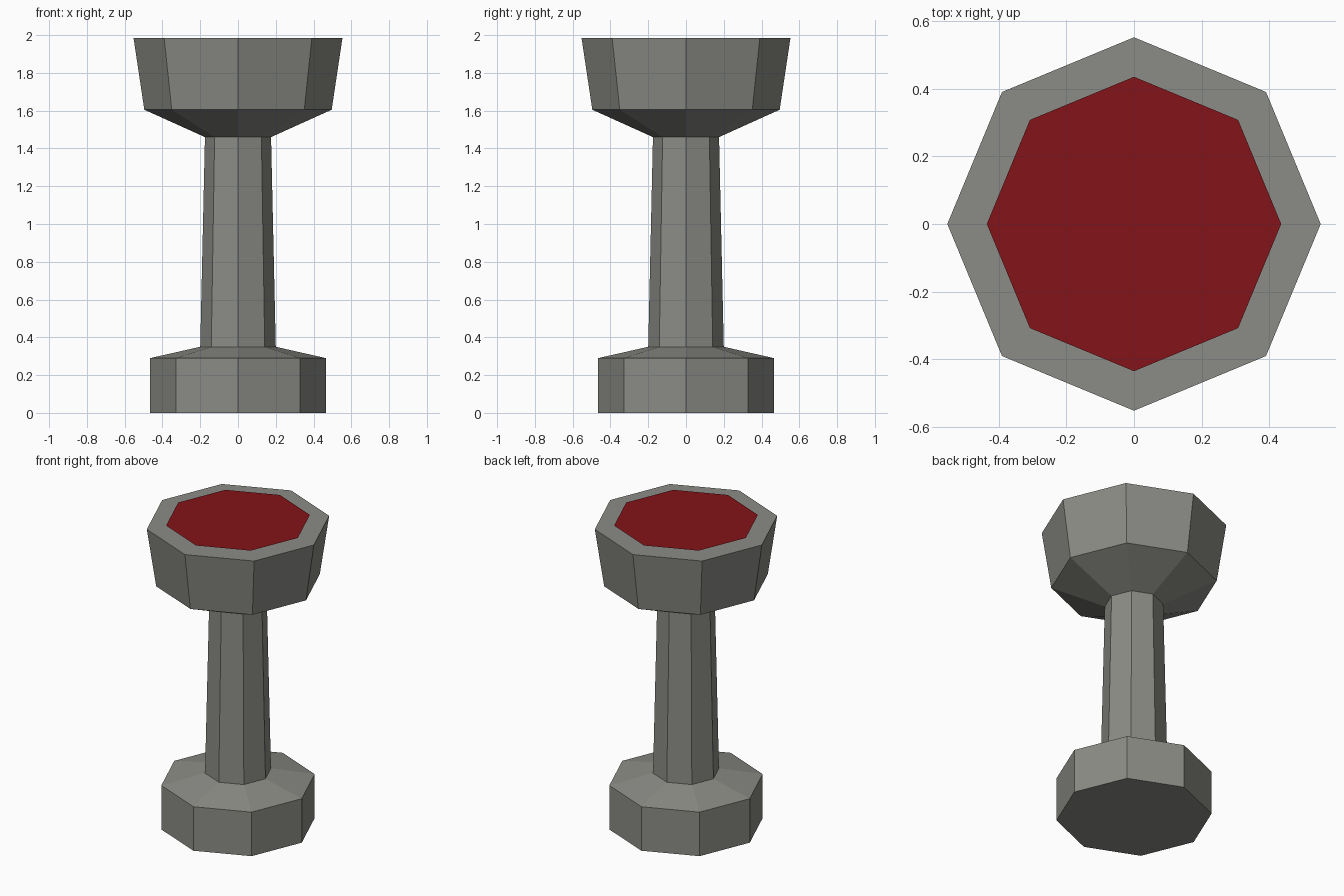
import bpy, bmesh
from math import cos, sin, pi

if "Cube" in bpy.data.objects:
    bpy.data.objects.remove(bpy.data.objects["Cube"])

SIDES = 8


def ring(bm, r, z):
    return [bm.verts.new((r * cos(2 * pi * i / SIDES), r * sin(2 * pi * i / SIDES), z))
            for i in range(SIDES)]


def finish(bm, name, color):
    mesh = bpy.data.meshes.new(name)
    bm.to_mesh(mesh)
    bm.free()
    obj = bpy.data.objects.new(name, mesh)
    bpy.context.collection.objects.link(obj)
    mat = bpy.data.materials.new(name + "_colour")
    mat.diffuse_color = (*color, 1)
    mat.use_nodes = True
    mat.node_tree.nodes["Principled BSDF"].inputs["Base Color"].default_value = mat.diffuse_color
    mesh.materials.append(mat)


# Stone pedestal: foot, tapered column and flared basin (radius, height)
profile = [(0.465, 0), (0.465, 0.29), (0.2, 0.35), (0.175, 1.46),
           (0.496, 1.605), (0.553, 1.985)]
bm = bmesh.new()
rings = [ring(bm, r, z) for r, z in profile]
for a, b in zip(rings, rings[1:]):
    for i in range(SIDES):
        j = (i + 1) % SIDES
        bm.faces.new((a[i], a[j], b[j], b[i]))
bm.faces.new(rings[0][::-1])
bm.faces.new(rings[-1])
finish(bm, "pedestal_basin", (0.26, 0.26, 0.237))

# Red liquid surface hovering just over the basin top
bm = bmesh.new()
bm.faces.new(ring(bm, 0.436, 2.0))
finish(bm, "liquid_surface", (0.23, 0.007, 0.01))
